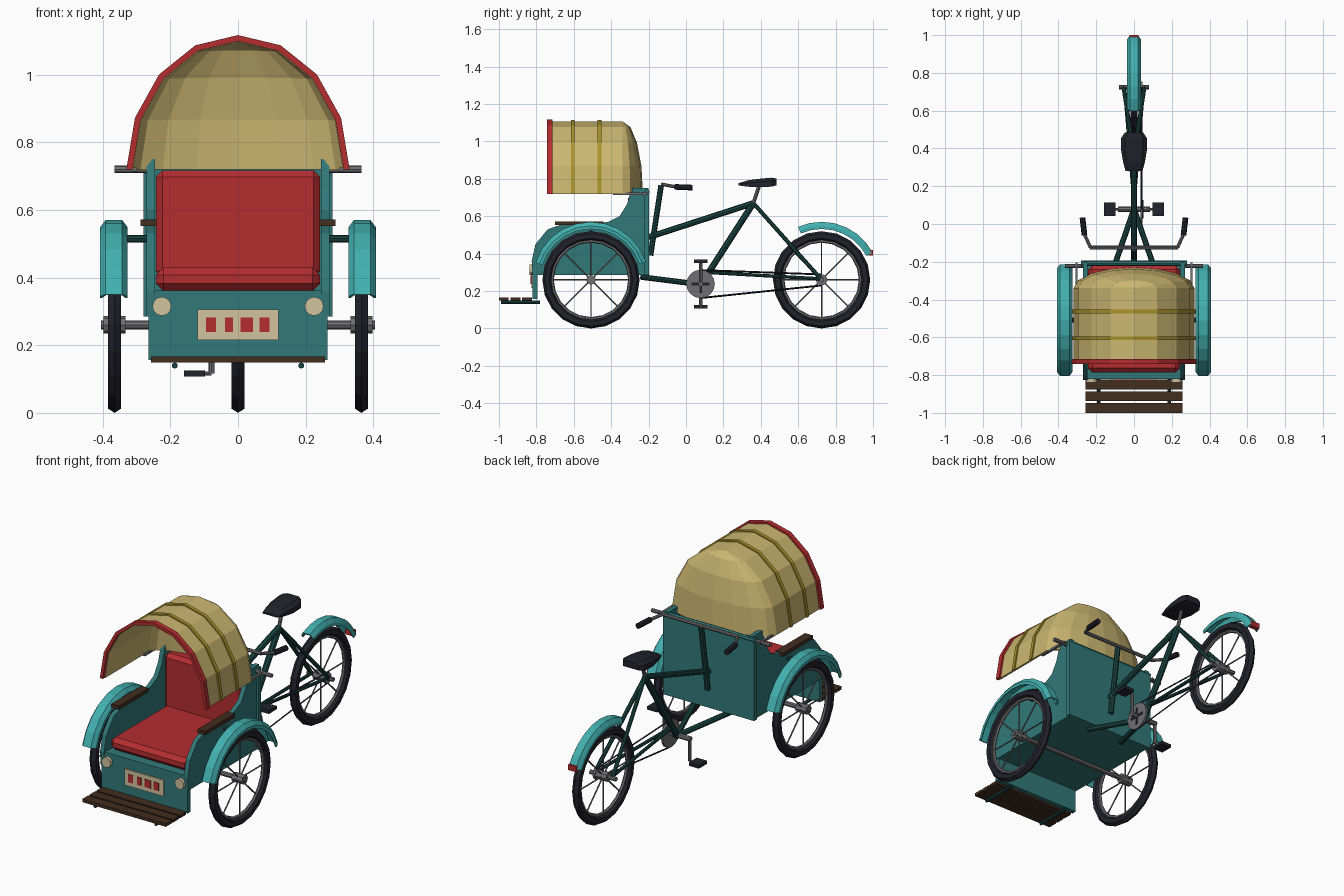
import bpy, bmesh
from math import sin, cos, pi, radians
from mathutils import Vector, Matrix

if "Cube" in bpy.data.objects:
    bpy.data.objects.remove(bpy.data.objects["Cube"])


def material(name, r, g, b):
    m = bpy.data.materials.new(name)
    m.use_nodes = True
    m.diffuse_color = (r, g, b, 1)
    m.node_tree.nodes["Principled BSDF"].inputs["Base Color"].default_value = (r, g, b, 1)
    return m


BODY = material("body teal", .032, .19, .19)
LIGHT = material("fender turquoise", .055, .43, .43)
FRAME = material("frame dark teal", .010, .058, .055)
RED = material("red", .46, .026, .03)
CANVAS = material("canvas tan", .60, .47, .165)
GOLD = material("rib gold", .40, .29, .022)
WOOD = material("wood brown", .055, .026, .013)
BLACK = material("rubber black", .016, .016, .026)
METAL = material("metal grey", .16, .16, .17)
CREAM = material("cream", .65, .55, .35)


def finish(name, bm, mat, bevel=0):
    bmesh.ops.recalc_face_normals(bm, faces=bm.faces)
    me = bpy.data.meshes.new(name)
    bm.to_mesh(me)
    bm.free()
    ob = bpy.data.objects.new(name, me)
    bpy.context.scene.collection.objects.link(ob)
    me.materials.append(mat)
    if bevel:
        mod = ob.modifiers.new("bevel", "BEVEL")
        mod.width, mod.segments = bevel, 1
    return ob


def box(name, lo, hi, mat, bevel=0):
    bm = bmesh.new()
    lo, hi = Vector(lo), Vector(hi)
    bmesh.ops.create_cube(bm, size=1, matrix=Matrix.Translation((lo + hi) / 2) @ Matrix.Diagonal((*(hi - lo), 1)))
    return finish(name, bm, mat, bevel)


def add_tube(bm, a, b, r, sides=8):
    a, b = Vector(a), Vector(b)
    turn = (b - a).to_track_quat("Z", "Y").to_matrix().to_4x4()
    bmesh.ops.create_cone(bm, cap_ends=True, segments=sides, radius1=r, radius2=r,
                          depth=(b - a).length, matrix=Matrix.Translation((a + b) / 2) @ turn)


def tube(name, points, r, mat, sides=8):
    bm = bmesh.new()
    for a, b in zip(points, points[1:]):
        add_tube(bm, a, b, r, sides)
    return finish(name, bm, mat)


def loft(name, rings, mat):
    """Skin closed cross-sections and cap both ends."""
    bm = bmesh.new()
    rows = [[bm.verts.new(p) for p in ring] for ring in rings]
    n = len(rows[0])
    for a, b in zip(rows, rows[1:]):
        for i in range(n):
            bm.faces.new((a[i], a[(i + 1) % n], b[(i + 1) % n], b[i]))
    bm.faces.new(rows[0])
    bm.faces.new(rows[-1])
    return finish(name, bm, mat)


def ring_bmesh(bm, x, y, z, major, minor, squash, steps=20, sides=6):
    rows = []
    for i in range(steps):
        a = 2 * pi * i / steps
        row = []
        for j in range(sides):
            b = 2 * pi * j / sides
            rr = major + minor * cos(b)
            row.append(bm.verts.new((x + squash * minor * sin(b), y + rr * sin(a), z - rr * cos(a))))
        rows.append(row)
    for i in range(steps):
        a, b = rows[i], rows[(i + 1) % steps]
        for j in range(sides):
            k = (j + 1) % sides
            bm.faces.new((a[j], a[k], b[k], b[j]))


# Wheels
AXLE_Z, FRONT_Y, REAR_Y = .26, -.508, .725


def wheel(name, x, y):
    bm = bmesh.new()
    ring_bmesh(bm, x, y, AXLE_Z, .235, .025, .88)
    finish(name + "_tyre", bm, BLACK)
    bm = bmesh.new()
    ring_bmesh(bm, x, y, AXLE_Z, .208, .009, 1)
    for i in range(8):
        a = i * pi / 4
        add_tube(bm, (x, y, AXLE_Z), (x, y + .207 * sin(a), AXLE_Z + .207 * cos(a)), .004, 5)
    add_tube(bm, (x - .033, y, AXLE_Z), (x + .033, y, AXLE_Z), .026)
    finish(name + "_rim", bm, METAL)


def fender(name, x, y, half, start, end, steps=10):
    section = [(-half, .272), (-half, .288), (-.6 * half, .31), (.6 * half, .31), (half, .288), (half, .272),
               (half - .007, .274), (.55 * half, .302), (-.55 * half, .302), (.007 - half, .274)]
    rings = []
    for i in range(steps + 1):
        a = radians(start + (end - start) * i / steps)
        rings.append([(x + u, y + r * cos(a), AXLE_Z + r * sin(a)) for u, r in section])
    loft(name, rings, LIGHT)


wheel("rear_wheel", 0, REAR_Y)
fender("rear_fender", 0, REAR_Y, .036, 28, 114, 7)
box("rear_reflector", (-.025, .975, .39), (.025, 1, .42), RED)
tube("rear_axle", [(-.08, REAR_Y, AXLE_Z), (.08, REAR_Y, AXLE_Z)], .012, METAL)
tube("front_axle", [(-.405, FRONT_Y, AXLE_Z), (.405, FRONT_Y, AXLE_Z)], .013, METAL)

# Cabin shell
side_profile = [(-.2, .285), (-.2, .75), (-.29, .75), (-.315, .665), (-.355, .6), (-.42, .568), (-.64, .565),
                (-.74, .53), (-.805, .45), (-.825, .36), (-.82, .285)]
for s, side in ((1, "left"), (-1, "right")):
    wheel(side + "_front_wheel", s * .365, FRONT_Y)
    fender(side + "_front_fender", s * .367, FRONT_Y, .041, 18, 163)
    tube(side + "_fender_stay", [(s * .26, FRONT_Y, .515), (s * .36, FRONT_Y, .515)], .011, FRAME)
    loft(side + "_side_panel", [[(s * x, y, z) for y, z in side_profile] for x in (.245, .27)], BODY)
    box(side + "_armrest", (s * .265 - .024, -.70, .552), (s * .265 + .024, -.44, .572), WOOD)
    tube(side + "_headlight", [(s * .225, -.80, .315), (s * .225, -.838, .315)], .028, CREAM, 12)
    tube(side + "_hood_pivot", [(s * .25, -.222, .72), (s * .365, -.222, .72)], .011, METAL)
    box(side + "_hood_bracket", (s * .305 - .006, -.39, .714), (s * .305 + .006, -.205, .726), METAL)
    tube(side + "_footrest_rod", [(s * .187, -.78, .14), (s * .187, -.99, .14)], .009, FRAME)

box("cabin_floor", (-.262, -.80, .285), (.262, -.2, .36), BODY)
box("front_panel", (-.265, -.82, .157), (.265, -.795, .362), BODY)
box("back_panel", (-.28, -.222, .285), (.28, -.198, .725), BODY)
tube("back_rail", [(-.28, -.208, .73), (.28, -.208, .73)], .014, BODY)
box("seat_cushion", (-.243, -.785, .36), (.243, -.25, .43), RED, .022)
box("seat_back", (-.243, -.31, .40), (.243, -.222, .717), RED, .02)

# Plate with coloured tiles
box("front_plate", (-.12, -.827, .215), (.12, -.819, .305), CREAM)
for x, w in ((-.08, .015), (-.027, .012), (.026, .019), (.078, .015)):
    box("plate_tile", (x - w, -.831, .239), (x + w, -.826, .282), RED)

# Footrest
for y in (-1, -.938, -.876):
    box("footrest_slat", (-.257, y, .149), (.257, y + .052, .166), WOOD)

# Folding hood: arched front with a rounded back
BASE_Z, BACK_Y = .72, -.34


def arch(a, shrink=0):
    return (.33 - shrink) * cos(a), BASE_Z + (.397 - shrink) * sin(a)


bm = bmesh.new()
rows = []
for k in range(5):
    x, z = arch(k * pi / 8, .01)
    row = [(x, -.725, z)]
    row += [(x * cos(j * pi / 8), BACK_Y + .11 * cos(k * pi / 8) * sin(j * pi / 8), z) for j in range(9)]
    row.append((-x, -.725, z))
    rows.append([bm.verts.new(p) for p in row])
for a, b in zip(rows, rows[1:]):
    for i in range(10):
        bm.faces.new((a[i], a[i + 1], b[i + 1], b[i]))
bmesh.ops.remove_doubles(bm, verts=bm.verts, dist=.0005)
bmesh.ops.dissolve_degenerate(bm, edges=bm.edges, dist=.0005)
hood = finish("hood", bm, CANVAS)
mod = hood.modifiers.new("thickness", "SOLIDIFY")
mod.thickness, mod.offset = .01, -1


def hood_band(name, y0, y1, outer, inner, mat):
    rings = []
    for i in range(9):
        (xo, zo), (xi, zi) = arch(i * pi / 8, outer), arch(i * pi / 8, inner)
        rings.append([(xo, y0, zo), (xo, y1, zo), (xi, y1, zi), (xi, y0, zi)])
    loft(name, rings, mat)


hood_band("hood_rim", -.742, -.714, 0, .018, RED)
for y in (-.605, -.463):
    hood_band("hood_rib", y - .01, y + .01, .003, .012, GOLD)

# Cycle frame
crank, seat_top = (0, .08, .235), (0, .36, .67)
tube("top_tube", [(0, -.2, .488), seat_top], .016, FRAME)
tube("seat_tube", [crank, seat_top], .017, FRAME)
tube("steering_post", [(0, -.19, .39), (0, -.133, .765)], .015, FRAME)
tube("seat_post", [seat_top, (0, .395, .775)], .01, METAL)
for s in (1, -1):
    tube("lower_tube", [crank, (s * .11, -.24, .275)], .015, FRAME)
    tube("seat_stay", [seat_top, (s * .055, REAR_Y, AXLE_Z)], .011, FRAME)
    tube("chain_stay", [(0, .11, .3), (s * .05, REAR_Y, .265)], .009, FRAME)
    # Cranks and pedals on opposite sides
    tip = .238 + s * .122
    tube("crank_arm", [(s * .078, .078, .238), (s * .078, .078, tip)], .009, METAL)
    tube("pedal_spindle", [(s * .078, .078, tip), (s * .13, .078, tip)], .006, METAL)
    box("pedal", (s * .128 - .031, .043, tip - .009), (s * .128 + .031, .114, tip + .009), BLACK)
    # Handlebar ends
    tube("handlebar_arm", [(s * .23, -.125, .77), (s * .262, -.055, .757), (s * .272, .02, .753)], .009, METAL)
    tube("grip", [(s * .262, -.06, .757), (s * .273, .034, .753)], .015, BLACK)
tube("handlebar", [(-.232, -.125, .77), (.232, -.125, .77)], .01, METAL)
tube("bottom_axle", [(-.085, .078, .238), (.085, .078, .238)], .014, METAL)

# Chain drive
tube("chainring", [(.034, .078, .238), (.046, .078, .238)], .076, METAL, 16)
box("chainring_slot", (.044, .03, .231), (.049, .126, .245), BLACK)
box("chainring_slot", (.044, .071, .19), (.049, .085, .286), BLACK)
tube("rear_sprocket", [(.034, REAR_Y, AXLE_Z), (.046, REAR_Y, AXLE_Z)], .03, METAL, 12)
for z0, z1 in ((.312, .289), (.163, .23)):
    tube("chain", [(.04, .08, z0), (.04, REAR_Y, z1)], .005, BLACK, 4)

# Saddle, wide at the rear and thin at the nose
loft("saddle", [[(s * w, y, z) for s, z in ((-1, lo), (1, lo), (1, mid), (.7, hi), (-.7, hi), (-1, mid))]
                for y, w, lo, mid, hi in ((.28, .045, .765, .77, .776), (.33, .058, .758, .778, .792),
                                          (.39, .068, .755, .783, .8), (.455, .068, .758, .79, .806),
                                          (.485, .048, .765, .79, .802))], BLACK)
